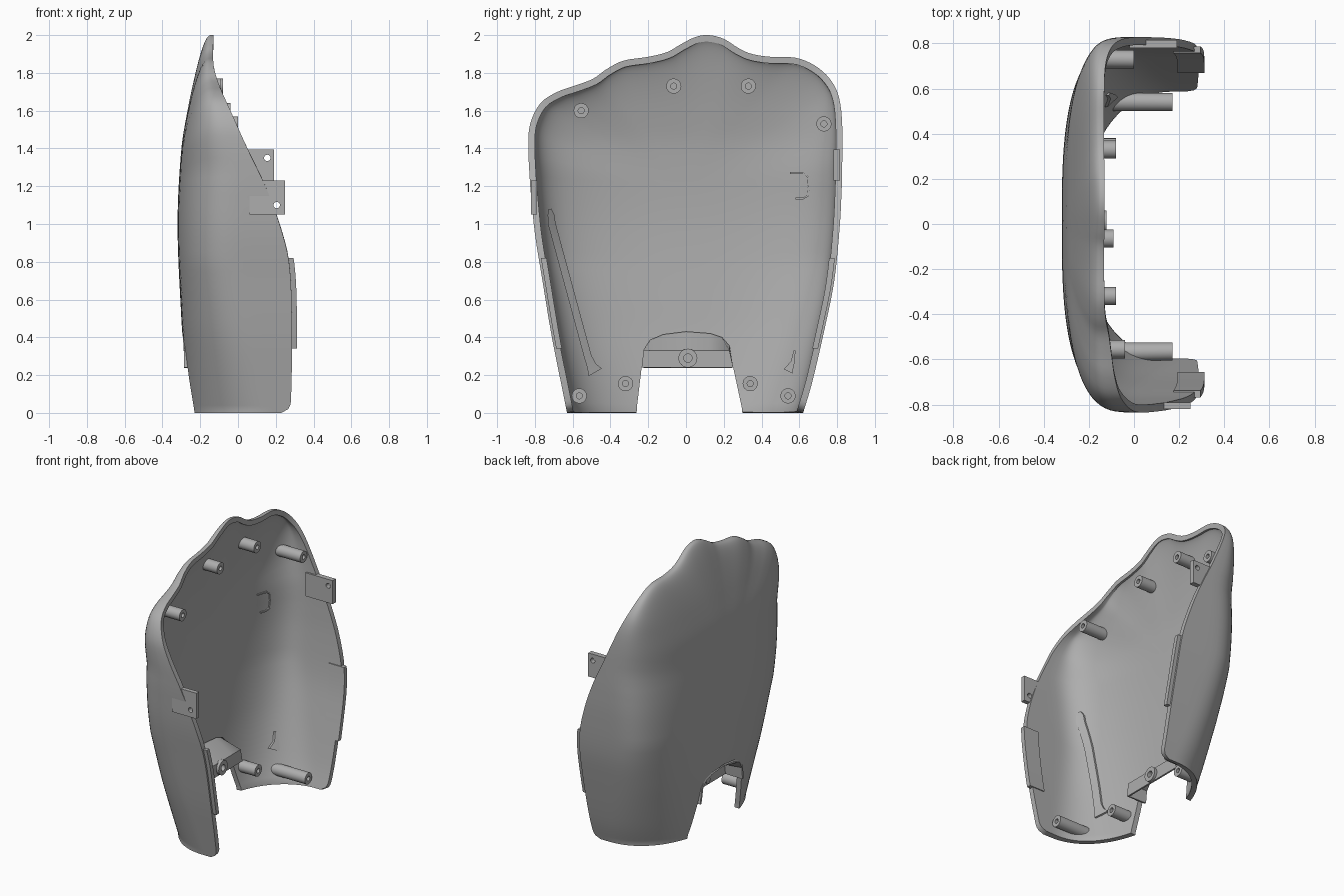
import bpy, bmesh, math
from mathutils import Vector, Matrix
from mathutils.bvhtree import BVHTree

if "Cube" in bpy.data.objects:
    bpy.data.objects.remove(bpy.data.objects["Cube"])

grey = bpy.data.materials.new("plain grey")
grey.use_nodes = True
grey.diffuse_color = (0.42, 0.42, 0.42, 1)
grey.node_tree.nodes["Principled BSDF"].inputs["Base Color"].default_value = (0.42, 0.42, 0.42, 1)


def curve(pts, v):
    """Smooth interpolation through (v, value) pairs."""
    v = min(max(v, pts[0][0]), pts[-1][0])
    i = next(k for k in range(len(pts) - 1) if v <= pts[k + 1][0])

    def slope(k):
        a, b = pts[max(k - 1, 0)], pts[min(k + 1, len(pts) - 1)]
        return (b[1] - a[1]) / (b[0] - a[0])
    (x0, y0), (x1, y1) = pts[i], pts[i + 1]
    h = x1 - x0
    t = (v - x0) / h
    return (y0 * (1 + 2 * t) * (1 - t) ** 2 + slope(i) * h * t * (1 - t) ** 2
            + y1 * t * t * (3 - 2 * t) + slope(i + 1) * h * t * t * (t - 1))


def finish(name, bm, recalc=True):
    if recalc:
        bmesh.ops.recalc_face_normals(bm, faces=bm.faces)
    me = bpy.data.meshes.new(name)
    bm.to_mesh(me)
    bm.free()
    me.materials.append(grey)
    ob = bpy.data.objects.new(name, me)
    bpy.context.collection.objects.link(ob)
    return ob


def activate(ob):
    bpy.ops.object.select_all(action='DESELECT')
    ob.select_set(True)
    bpy.context.view_layer.objects.active = ob


def thicken(ob, t):
    m = ob.modifiers.new("thickness", 'SOLIDIFY')
    m.thickness, m.offset = t, -1
    activate(ob)
    bpy.ops.object.modifier_apply(modifier=m.name)


def cut(ob, cutter):
    cutter.hide_render = True
    m = ob.modifiers.new("cut", 'BOOLEAN')
    m.operation, m.solver, m.object = 'DIFFERENCE', 'EXACT', cutter
    activate(ob)
    bpy.ops.object.modifier_apply(modifier=m.name)
    bpy.data.objects.remove(cutter)


def loft(name, rings, closed=True):
    """Skin equal-length rings of points and cap both ends."""
    bm = bmesh.new()
    vs = [[bm.verts.new(p) for p in r] for r in rings]
    n = len(vs[0])
    for a, b in zip(vs, vs[1:]):
        for k in range(n if closed else n - 1):
            bm.faces.new((a[k], a[(k + 1) % n], b[(k + 1) % n], b[k]))
    if closed:
        bm.faces.new(vs[0])
    bm.faces.new(vs[-1])
    return finish(name, bm)


def rod(name, centre, radius, length, axis):
    bm = bmesh.new()
    rot = Matrix.Rotation(math.pi / 2, 4, 'Y' if axis == 'x' else 'X')
    bmesh.ops.create_cone(bm, cap_ends=True, segments=20, radius1=radius, radius2=radius,
                          depth=length, matrix=Matrix.Translation(centre) @ rot)
    return finish(name, bm)


# Side widths, rim depth and back depth along the height
left_w = [(0, .63), (.15, .66), (.4, .71), (.7, .76), (.95, .8), (1.2, .825)]
right_w = [(0, .62), (.15, .665), (.45, .735), (.7, .785), (1, .815), (1.2, .825)]
rim_x = [(0, .23), (.02, .265), (.06, .28), (.5, .285), (.8, .27), (1, .22), (1.2, .145),
         (1.4, .05), (1.6, -.04), (1.75, -.105), (1.85, -.13), (2, -.13)]
back_x = [(0, -.26), (.3, -.285), (.5, -.3), (1, -.32), (1.4, -.3), (1.6, -.27),
          (1.8, -.235), (2, -.2)]
# Scalloped top outline
crown = [(-.825, 1.2), (-.835, 1.4), (-.825, 1.53), (-.77, 1.64), (-.68, 1.7), (-.58, 1.735),
         (-.49, 1.77), (-.42, 1.82), (-.33, 1.865), (-.2, 1.885), (-.1, 1.91), (-.03, 1.95),
         (.05, 1.99), (.12, 2), (.2, 1.98), (.28, 1.93), (.35, 1.9), (.45, 1.885), (.58, 1.88),
         (.68, 1.84), (.76, 1.77), (.81, 1.67), (.828, 1.5), (.825, 1.2)]
FAN = 1.2

zs = [0, .02, .04, .06] + [.1 + .05 * i for i in range(22)]
outline = [(-curve(left_w, z), z) for z in zs]
ys = [(i, p[0]) for i, p in enumerate(crown)]
hs = [(i, p[1]) for i, p in enumerate(crown)]
steps = (len(crown) - 1) * 4
outline += [(curve(ys, i / 4), curve(hs, i / 4)) for i in range(steps + 1)]
outline += [(curve(right_w, z), z) for z in reversed(zs)]

# Shell: straight side walls turning through a soft corner into the back
bm = bmesh.new()
grid = []
for y, z in outline:
    rim, back = curve(rim_x, z), curve(back_x, z)
    f = min(z / .8, 1)
    p, d = 2.2 + .8 * f, min(.45 - .1 * f, .88 * (rim - back))
    row = [(rim + (back + d - rim) * k / 4, y, z) for k in range(4)]
    for k in range(25):
        u = math.cos(math.pi / 2 * k / 24) if k < 24 else 0
        u = 1 - (1 - u) ** 1.15
        zz = z + (min(z, FAN) - z) * (1 - u)
        row.append((curve(back_x, zz) + d * (1 - (1 - u ** p) ** (1 / p)), y * u, zz))
    grid.append([bm.verts.new(c) for c in row])
for a, b in zip(grid, grid[1:]):
    for j in range(len(a) - 1):
        bm.faces.new((a[j], b[j], b[j + 1], a[j + 1]))
bmesh.ops.remove_doubles(bm, verts=bm.verts, dist=.0004)
shell = finish("shell", bm, recalc=False)
thicken(shell, .035)

# Arched notch at the bottom of the back
arch = [(-.235, .24), (-.225, .33), (-.19, .385), (-.12, .415), (0, .43), (.13, .42),
        (.19, .4), (.23, .355), (.25, .24)]
notch = [(-.265, -.1), (-.26, .03)] + arch + [(.295, .03), (.31, -.1)]
cut(shell, loft("notch_cutter", [[(x, y, z) for y, z in notch] for x in (-.6, -.02)]))

depsgraph = bpy.context.evaluated_depsgraph_get()
bvh = BVHTree.FromObject(shell, depsgraph)


def floor_x(y, z):
    hit = bvh.ray_cast(Vector((1, y, z)), Vector((-1, 0, 0)))[0]
    return hit.x if hit else -.25


# Sloped hood over the notch with a drilled mounting plate
hood = loft("notch_hood", [[(-.285, y, z) for y, z in arch],
                           [(-.14, y, min(z, .33)) for y, z in arch]], closed=False)
thicken(hood, .015)
cut(hood, rod("hole_cutter", (-.14, .01, .29), .022, .2, 'x'))


def circle(x, y, z, r):
    return [(x, y + r * math.cos(a), z + r * math.sin(a))
            for a in (k * math.pi / 12 for k in range(24))]


def post(name, y, z, end, r=.04, hole=.016, start=None):
    base = [(start if start is not None else floor_x(b, c) - .015, b, c)
            for _, b, c in circle(0, y, z, r)]
    return loft(name, [base, circle(end, y, z, r), circle(end, y, z, hole),
                       circle(end - .06, y, z, hole)])


post("hood_boss", .01, .29, -.122, .05, .022, -.15)

# Screw posts
posts = [(-.555, 1.6, -.04), (-.065, 1.73, -.09), (.33, 1.73, -.08), (.73, 1.53, 0),
         (-.565, .09, .17), (-.32, .155, -.08), (.34, .155, -.08), (.54, .09, .17)]
for i, (y, z, end) in enumerate(posts):
    post(f"screw_post_{i + 1}", y, z, end)


# Raised ribs that follow the inner face
def rib(name, path, height=.012):
    rings = []
    for i, (y, z, w) in enumerate(path):
        a, b = path[max(i - 1, 0)], path[min(i + 1, len(path) - 1)]
        side = Vector((-(b[1] - a[1]), b[0] - a[0])).normalized() * w / 2
        p, q = (y + side.x, z + side.y), (y - side.x, z - side.y)
        xp, xq = floor_x(*p), floor_x(*q)
        rings.append([(xp - .015, *p), (xp + height, *p), (xq + height, *q), (xq - .015, *q)])
    return loft(name, rings)


long_rib = [(-.72, 1.08, .015), (-.715, 1.05, .035)]
long_rib += [(-.71 + .19 * k / 10, 1 - .7 * k / 10, .04) for k in range(11)]
rib("long_rib", long_rib + [(-.5, .25, .05), (-.48, .215, .08)])
rib("short_rib", [(.575, .33, .01), (.565, .27, .02), (.54, .22, .05)])
rib("bracket_rib", [(.55, 1.27, .01), (.62, 1.27, .01), (.645, 1.25, .01), (.65, 1.2, .01),
                    (.645, 1.15, .01), (.62, 1.135, .01), (.58, 1.135, .01)], .008)


# Drilled side tabs
def tab(name, x0, x1, y0, y1, z0, z1, hole):
    ob = loft(name, [[(x0, y, z0), (x1, y, z0), (x1, y, z1), (x0, y, z1)] for y in (y0, y1)])
    cut(ob, rod("hole_cutter", (hole[0], y0, hole[1]), .017, .3, 'y'))


tab("right_tab", .06, .25, -.82, -.79, 1.05, 1.23, (.205, 1.1))
tab("left_tab", -.02, .19, .78, .815, 1.23, 1.395, (.155, 1.35))

# Thin locating lips inside both side rims
for name, sign, width in (("right_lip", -1, left_w), ("left_lip", 1, right_w)):
    rings = []
    for k in range(13):
        z = .34 + .04 * k
        w, x = curve(width, z), curve(rim_x, z) + .027
        rings.append([(x - .12, sign * (w - .012), z), (x, sign * (w - .012), z),
                      (x, sign * (w - .042), z), (x - .12, sign * (w - .042), z)])
    loft(name, rings)

bpy.ops.object.select_all(action='DESELECT')
for ob in bpy.context.scene.objects:
    if ob.type == 'MESH' and grey.name in ob.data.materials:
        ob.select_set(True)
        bpy.context.view_layer.objects.active = ob
bpy.ops.object.shade_smooth_by_angle(angle=math.radians(32))
